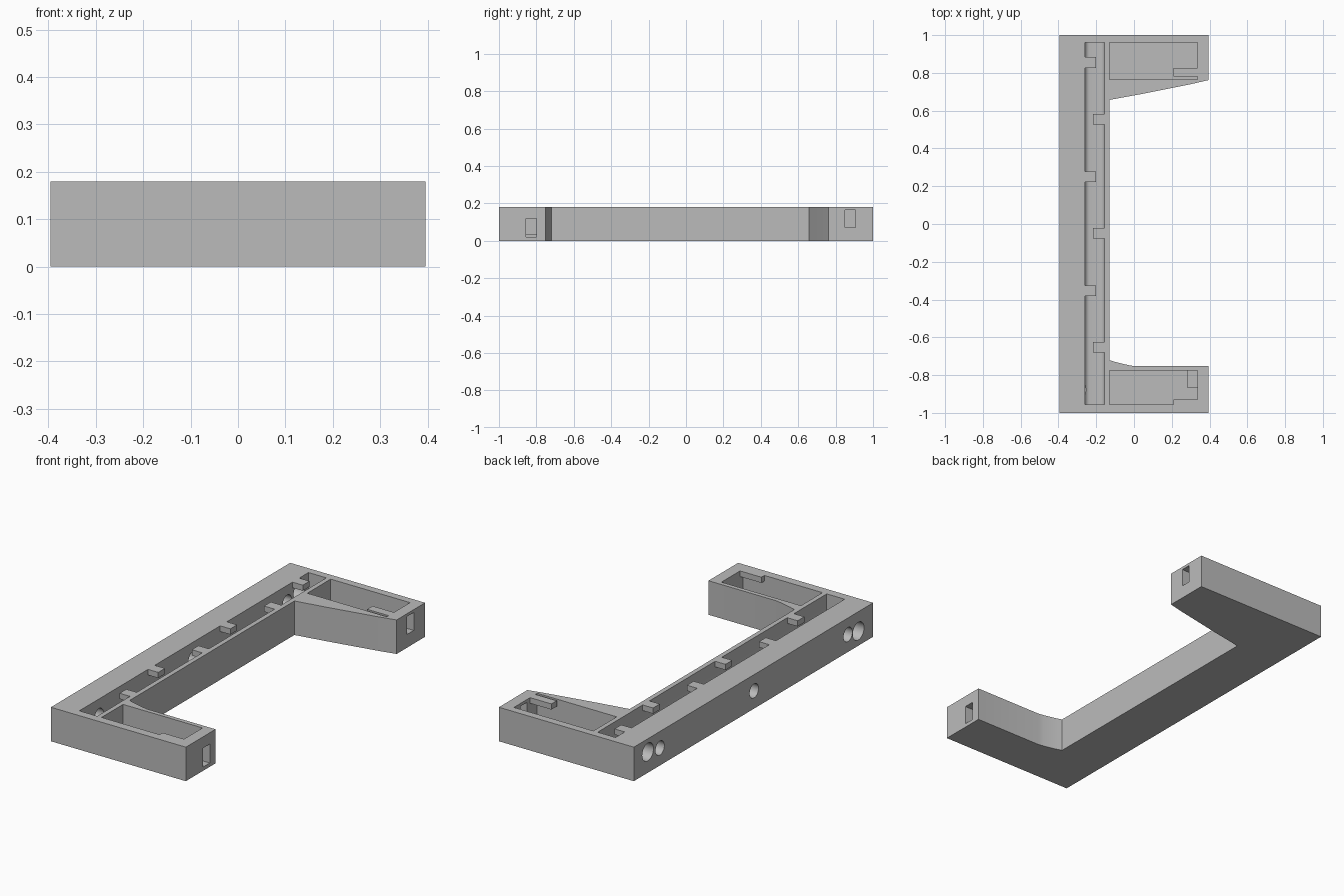
import bpy, bmesh, math
from mathutils import Matrix, Vector

cube = bpy.data.objects.get("Cube")
if cube:
    bpy.data.objects.remove(cube, do_unlink=True)

TOP, FLOOR, LIP = 0.18, 0.02, 0.15

grey = bpy.data.materials.new("plain_grey")
grey.use_nodes = True
grey.diffuse_color = (0.5, 0.5, 0.5, 1)
grey.node_tree.nodes["Principled BSDF"].inputs["Base Color"].default_value = (0.5, 0.5, 0.5, 1)


def finish(name, bm):
    bmesh.ops.recalc_face_normals(bm, faces=bm.faces)
    mesh = bpy.data.meshes.new(name)
    bm.to_mesh(mesh)
    bm.free()
    mesh.materials.append(grey)
    obj = bpy.data.objects.new(name, mesh)
    bpy.context.collection.objects.link(obj)
    return obj


def prism(name, points, direction):
    """Extrude a closed outline of 3D points along a direction."""
    bm = bmesh.new()
    face = bm.faces.new([bm.verts.new(p) for p in points])
    new = bmesh.ops.extrude_face_region(bm, geom=[face])["geom"]
    verts = [v for v in new if isinstance(v, bmesh.types.BMVert)]
    bmesh.ops.translate(bm, verts=verts, vec=Vector(direction))
    return finish(name, bm)


def plan(name, outline, z0, z1):
    return prism(name, [(x, y, z0) for x, y in outline], (0, 0, z1 - z0))


def box(name, x0, x1, y0, y1, z0, z1):
    return plan(name, [(x0, y0), (x1, y0), (x1, y1), (x0, y1)], z0, z1)


def bore(y, z, radius):
    """Round cutter along x through the outer wall."""
    bm = bmesh.new()
    turn = Matrix.Translation((-0.35, y, z)) @ Matrix.Rotation(math.pi / 2, 4, 'Y')
    bmesh.ops.create_cone(bm, cap_ends=True, segments=40, radius1=radius,
                          radius2=radius, depth=0.22, matrix=turn)
    return finish("bore_cutter", bm)


def cut(target, cutter):
    mod = target.modifiers.new("cut", 'BOOLEAN')
    mod.operation, mod.solver, mod.object = 'DIFFERENCE', 'EXACT', cutter
    bpy.context.view_layer.objects.active = target
    bpy.ops.object.modifier_apply(modifier=mod.name)
    bpy.data.objects.remove(cutter, do_unlink=True)


# C-shaped body with a tapered arm and a arm with a curved root
taper = [(0.395, 0.762), (0.3, 0.74), (0.2, 0.72), (0.04, 0.688), (-0.13, 0.657)]
root = [(-0.13, -0.72), (-0.1, -0.73), (-0.06, -0.74), (-0.03, -0.747), (0, -0.752)]
outline = [(-0.395, -1), (-0.395, 1), (0.395, 1)] + taper + root + [(0.395, -0.752), (0.395, -1)]
body = plan("bracket_body", outline, 0, TOP)

# Long channel with rounded bottom corners
left, right, r = -0.26, -0.155, 0.025
steps = [math.radians(a) for a in range(0, 91, 15)]
section = [(left, 0.25)]
section += [(left + r - r * math.cos(a), FLOOR + r - r * math.sin(a)) for a in steps]
section += [(right - r + r * math.sin(a), FLOOR + r - r * math.cos(a)) for a in steps]
section += [(right, 0.25)]
cut(body, prism("channel_cutter", [(x, -0.955, z) for x, z in section], (0, 1.915, 0)))

# Arm pockets and the slots in the arm ends
cut(body, box("pocket_cutter", -0.13, 0.335, 0.765, 0.96, FLOOR, 0.25))
cut(body, box("pocket_cutter", -0.13, 0.335, -0.955, -0.775, FLOOR, 0.25))
cut(body, box("slot_cutter", 0.32, 0.45, 0.85, 0.905, 0.07, 0.165))
cut(body, box("slot_cutter", 0.32, 0.45, -0.855, -0.80, FLOOR, 0.12))

# Round holes through the outer wall
for y, z, radius in [(0.883, 0.11, 0.047), (0.782, 0.092, 0.037), (-0.005, 0.094, 0.037),
                     (-0.79, 0.092, 0.037), (-0.877, 0.077, 0.047)]:
    cut(body, bore(y, z, radius))

bpy.ops.object.select_all(action='DESELECT')
body.select_set(True)
bpy.context.view_layer.objects.active = body
bpy.ops.object.shade_smooth_by_angle(angle=math.radians(30))

# Retaining tabs alternating along the channel
for y in (0.855, 0.25, -0.353):
    box("left_channel_tab", left, -0.2, y - 0.028, y + 0.028, LIP, TOP)
    box("right_channel_tab", -0.216, right, y - 0.328, y - 0.272, LIP, TOP)

# Catches inside the arm pockets
box("back_pocket_catch", 0.21, 0.335, 0.78, 0.825, LIP, TOP)
box("front_pocket_lip", 0.21, 0.335, -0.955, -0.93, LIP, TOP)
box("front_pocket_step", 0.28, 0.335, -0.865, -0.775, FLOOR, 0.035)
